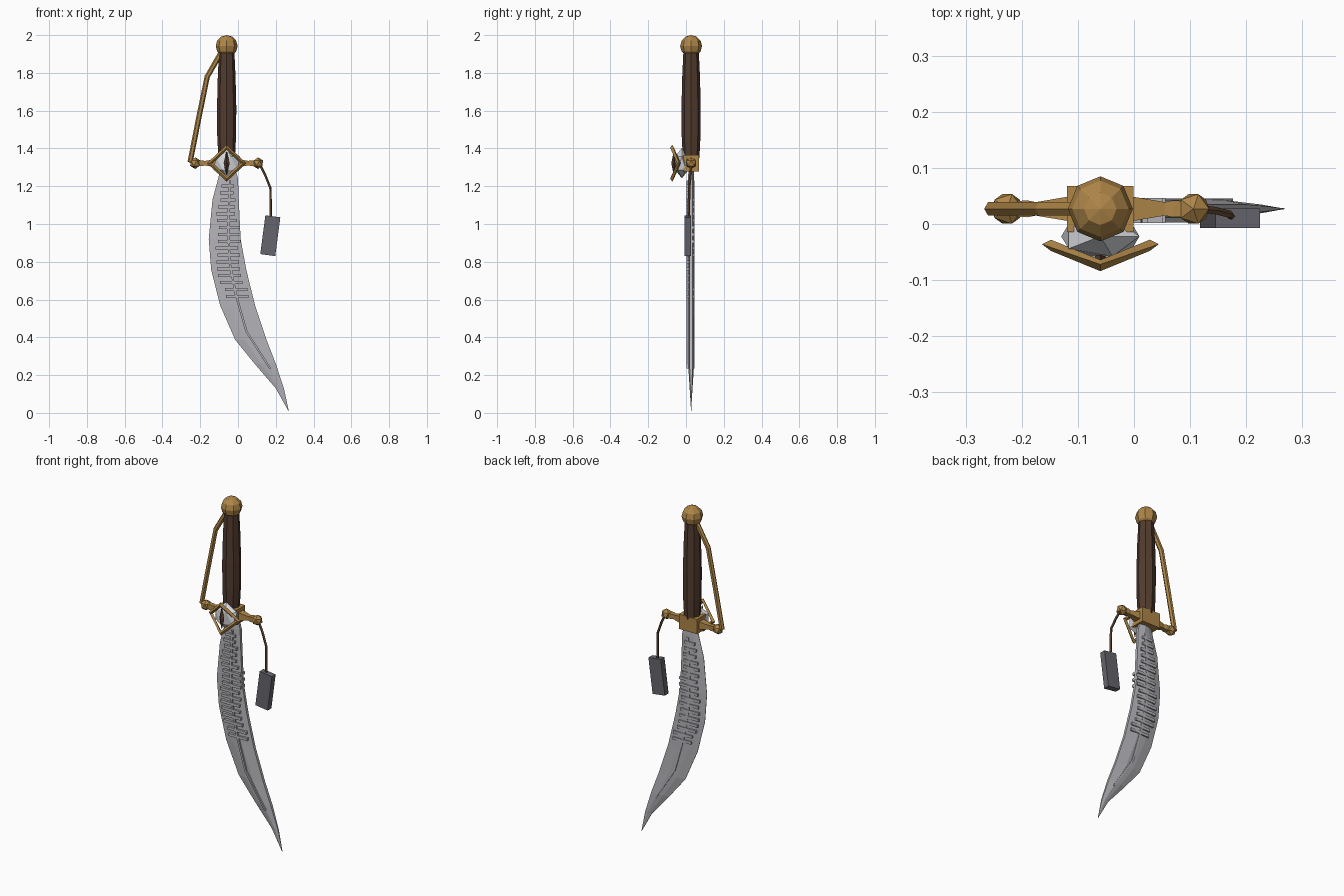
import bpy, bmesh, math, random
from mathutils import Vector, Matrix

if "Cube" in bpy.data.objects:
    bpy.data.objects.remove(bpy.data.objects["Cube"])

random.seed(4)
CX, CY = -0.06, 0.027          # axis of the hilt


def material(name, rgb):
    m = bpy.data.materials.new(name)
    m.diffuse_color = (*rgb, 1)
    m.use_nodes = True
    m.node_tree.nodes["Principled BSDF"].inputs["Base Color"].default_value = m.diffuse_color
    return m


GOLD = material("brass", (0.43, 0.24, 0.065))
WOOD = material("dark_wood", (0.085, 0.045, 0.028))
STEEL = material("steel", (0.46, 0.45, 0.48))
PALE = material("pale_steel", (0.68, 0.69, 0.72))
SLATE = material("slate", (0.13, 0.13, 0.15))
CORD = material("cord_brown", (0.14, 0.075, 0.04))


def finish(name, bm, mat):
    bmesh.ops.recalc_face_normals(bm, faces=bm.faces)
    me = bpy.data.meshes.new(name)
    bm.to_mesh(me)
    bm.free()
    me.materials.append(mat)
    ob = bpy.data.objects.new(name, me)
    bpy.context.collection.objects.link(ob)
    return ob


def loft(bm, rings, closed=False):
    """Skin a list of equal point rings, capping the ends when open."""
    vs = [[bm.verts.new(p) for p in r] for r in rings]
    n = len(vs[0])
    pairs = list(zip(vs, vs[1:])) + ([(vs[-1], vs[0])] if closed else [])
    for a, b in pairs:
        for i in range(n):
            j = (i + 1) % n
            bm.faces.new((a[i], a[j], b[j], b[i]))
    if not closed:
        bm.faces.new(vs[0])
        bm.faces.new(vs[-1])


def tube(name, path, radius, mat, sides=6):
    """Bar following a path that lies roughly in the xz plane."""
    pts = [Vector(p) for p in path]
    rings = []
    for i, p in enumerate(pts):
        t = (pts[min(i + 1, len(pts) - 1)] - pts[max(i - 1, 0)]).normalized()
        v = Vector((0, 1, 0))
        u = t.cross(v).normalized()
        rings.append([p + radius * (math.cos(a) * u + math.sin(a) * v)
                      for a in (math.tau * k / sides for k in range(sides))])
    bm = bmesh.new()
    loft(bm, rings)
    return finish(name, bm, mat)


def add_box(bm, centre, size, tilt=0):
    m = (Matrix.Translation(centre) @ Matrix.Rotation(tilt, 4, 'Y')
         @ Matrix.Diagonal((*size, 1)))
    bmesh.ops.create_cube(bm, size=1, matrix=m)


def box(name, centre, size, mat, tilt=0):
    bm = bmesh.new()
    add_box(bm, centre, size, tilt)
    return finish(name, bm, mat)


def ico(name, centre, scale, mat):
    bm = bmesh.new()
    bmesh.ops.create_icosphere(bm, subdivisions=1, radius=1, matrix=Matrix.Translation(centre)
                               @ Matrix.Diagonal((*scale, 1)))
    return finish(name, bm, mat)


# Pommel
bm = bmesh.new()
bmesh.ops.create_uvsphere(bm, u_segments=8, v_segments=6, radius=0.058,
                          matrix=Matrix.Translation((CX, CY, 1.942)))
finish("pommel", bm, GOLD)

# Octagonal grip, slightly barrelled
bm = bmesh.new()
loft(bm, [[(CX + r * math.cos(a), CY + r * math.sin(a), z)
           for a in (math.tau * k / 8 for k in range(8))]
          for z, r in ((1.35, 0.044), (1.47, 0.05), (1.62, 0.051), (1.78, 0.047), (1.91, 0.041))])
finish("grip", bm, WOOD)

# Guard block, tapered arms and end knobs
box("guard_block", (CX, CY, 1.322), (0.118, 0.082, 0.086), GOLD)
for side, label in ((-1, "left"), (1, "right")):
    bm = bmesh.new()
    loft(bm, [[(CX + side * d, CY + sy * r, 1.322 + sz * r)
               for sy, sz in ((-1, -1), (1, -1), (1, 1), (-1, 1))]
              for d, r in ((0.05, 0.023), (0.115, 0.012), (0.13, 0.015), (0.165, 0.013))])
    finish(label + "_guard_arm", bm, GOLD)
    ico(label + "_guard_knob", (CX + side * 0.166, CY, 1.322), (0.031,) * 3, GOLD)

# Knuckle bow
tube("knuckle_bow", [(-0.222, CY, 1.322), (-0.253, CY, 1.33), (-0.208, CY, 1.56),
                     (-0.163, CY, 1.78), (-0.085, CY, 1.915)], 0.014, GOLD)

# Eye ornament: pale gem, slit and bent diamond frame
ico("eye_gem", (CX, -0.022, 1.322), (0.078, 0.042, 0.08), PALE)
bm = bmesh.new()
loft(bm, [[(CX + w * x, -0.064 + d * y, z) for x, y in ((-1, 0), (0, -1), (1, 0), (0, 1))]
          for z, w, d in ((1.262, 0.002, 0.002), (1.322, 0.016, 0.014), (1.382, 0.002, 0.002))])
finish("eye_slit", bm, WOOD)
bm = bmesh.new()
rings = []
for dx, dz, y in ((-1, 0, -0.038), (0, 1, -0.074), (1, 0, -0.038), (0, -1, -0.074)):
    rings.append([(CX + dx * r, y + dy, 1.322 + dz * r * 0.94)
                  for r, dy in ((0.104, 0.002), (0.088, -0.010), (0.074, -0.002), (0.088, 0.010))])
loft(bm, rings, closed=True)
finish("eye_frame", bm, GOLD)

# Curved blade: z, cutting edge x, spine x
stations = [(1.30, -0.092, -0.015), (1.24, -0.105, 0.0), (1.13, -0.135, 0.004),
            (0.92, -0.155, 0.014), (0.757, -0.142, 0.044), (0.57, -0.095, 0.09),
            (0.387, -0.015, 0.151), (0.26, 0.088, 0.20), (0.13, 0.20, 0.243),
            (0.01, 0.267, 0.269)]
bm = bmesh.new()
rings = []
for z, l, r in stations:
    w = r - l
    k = min(1, w / 0.09)
    half = [(0, 0.001), (0.3, 0.011 * k), (0.62, 0.016 * k), (1, 0.008 * k)]
    rings.append([(l + w * t, CY - h, z) for t, h in half]
                 + [(l + w * t, CY + h, z) for t, h in reversed(half)])
loft(bm, rings)
finish("blade", bm, STEEL)

# Spine rod through the blade
spine = [(1.23, -0.042), (1.0, -0.052), (0.8, -0.045), (0.63, -0.012), (0.43, 0.045), (0.235, 0.17)]
bm = bmesh.new()
loft(bm, [[(x + a * 0.006, 0.024 + b * 0.021, z) for a, b in ((-1, -1), (1, -1), (1, 1), (-1, 1))]
          for z, x in spine])
finish("blade_spine_rod", bm, STEEL)


def spine_x(z):
    for (z0, x0), (z1, x1) in zip(spine, spine[1:]):
        if z1 <= z <= z0:
            return x0 + (x1 - x0) * (z - z0) / (z1 - z0)


# Ribs crossing the rod, growing longer and staggered down the blade
bm = bmesh.new()
count = 17
for i in range(count):
    z = 1.2 - 0.583 * i / (count - 1)
    width = 0.065 + 0.055 * min(1, i / 7)
    x = spine_x(z) - 0.004 + random.uniform(-0.013, 0.013)
    add_box(bm, (x, 0.024, z), (width, 0.044, 0.016))
finish("blade_ribs", bm, STEEL)

# Cord and hanging tag
tube("tag_cord", [(0.115, CY, 1.315), (0.142, 0.024, 1.262), (0.171, 0.017, 1.19),
                  (0.173, 0.014, 1.03)], 0.007, CORD, 5)
box("hanging_tag", (0.171, 0.010, 0.938), (0.08, 0.035, 0.207), SLATE, math.radians(7.5))
